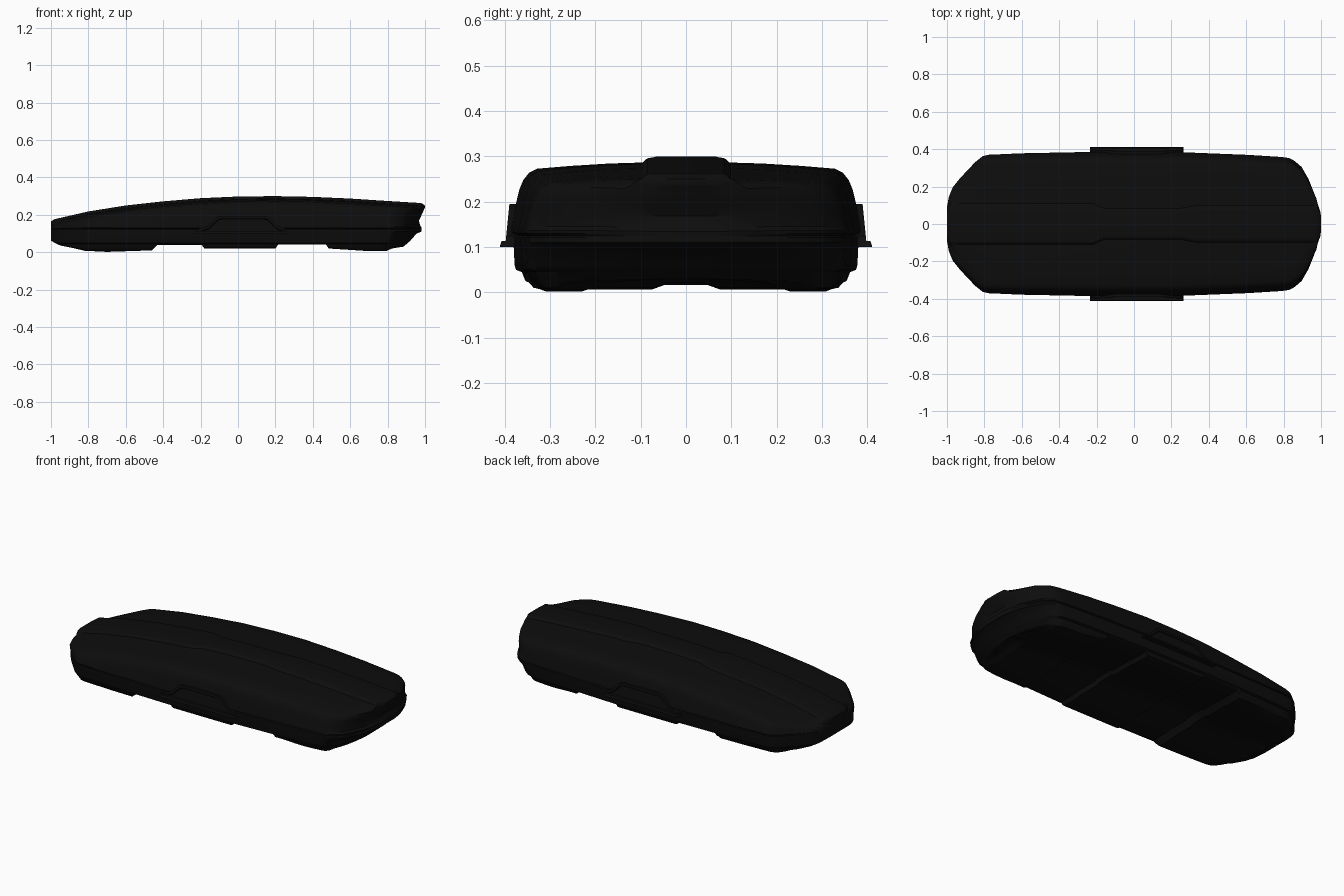
import bpy, bmesh, math

if "Cube" in bpy.data.objects:
    bpy.data.objects.remove(bpy.data.objects["Cube"])

black = bpy.data.materials.new("satin black")
black.diffuse_color = (0.004, 0.004, 0.004, 1)
black.use_nodes = True
black.node_tree.nodes["Principled BSDF"].inputs["Base Color"].default_value = black.diffuse_color


def lerp(table, x):
    """Piecewise linear lookup in a sorted (x, value) table."""
    if x <= table[0][0]:
        return table[0][1]
    for (a, u), (b, v) in zip(table, table[1:]):
        if x <= b:
            return u + (v - u) * (x - a) / (b - a)
    return table[-1][1]


# plan half width, roof line and floor line along the length
WIDTH = [(-1, .09), (-.99, .145), (-.97, .195), (-.93, .245), (-.85, .33), (-.81, .362), (-.78, .37),
         (-.6, .378), (-.2, .386), (.2, .386), (.6, .37), (.8, .358), (.84, .352), (.87, .337),
         (.91, .305), (.95, .24), (.98, .17), (.995, .105), (1, .07)]
ROOF = [(-1, .165), (-.98, .177), (-.8, .218), (-.6, .25), (-.4, .272), (-.2, .289), (0, .298), (.2, .300),
        (.4, .296), (.6, .287), (.8, .274), (.98, .263), (1, .25)]
FLOOR = [(-1, .062), (-.98, .05), (-.95, .036), (-.88, .022), (-.82, .008), (-.7, .002), (-.46, .01),
         (-.43, .04), (-.195, .04), (-.18, .02), (.2, .02), (.215, .042), (.47, .042), (.485, .02),
         (.7, .006), (.85, .006), (.9, .02), (1, .03)]
SPINE = [(-.22, .098), (-.16, .072), (.25, .072), (.33, .086)]
# how far the rear end is pulled forward at each height
REAR = [(.03, .115), (.06, .08), (.10, .045), (.11, .02), (.14, .02), (.15, .042), (.2, .018), (.24, 0)]
SEAM = .125
XS = sorted({round(p[0], 3) for t in (WIDTH, ROOF, FLOOR, SPINE) for p in t}
            | {round(-.95 + .05 * i, 3) for i in range(39)})


def lid_half(x):
    """Lid section from the seam up to the centre line."""
    hw, top = lerp(WIDTH, x), lerp(ROOF, x)
    k = min(1, hw / .2)
    edge = top - .013
    h = edge - .014 - SEAM
    pts = [(hw - d * k, SEAM + f * h) for d, f in
           ((.012, 0), (.001, .04), (0, .1), (.003, .18), (.010, .45), (.018, .68), (.027, .83),
            (.040, .94), (.058, 1))]
    ye = pts[-1][0]
    sp = min(lerp(SPINE, x), ye * .85)
    base = min(sp + .012, ye * .95)
    for f in (.7, .35, 0):
        y = base + (ye - base) * f
        pts.append((y, edge - .014 * f ** 1.6))
    return pts + [(sp, top - .002), (sp * .9, top), (0, top)]


def hull_half(x):
    """Lower shell section from the seam down to the centre channel."""
    hw, bot = lerp(WIDTH, x), lerp(FLOOR, x)
    k = min(1, hw / .2)
    pts = [(hw - d * k, max(z, bot)) for d, z in
           ((.012, SEAM), (.004, .121), (.004, .11), (.006, .1), (.008, .06), (.011, .05),
            (.024, .045), (.032, .025), (.045, .01), (.066, 0))]
    w = hw - .066 * k
    pts += [(w * .75, bot), (w * .70, bot + .005), (w * .24, bot + .005),
            (w * .15, bot + .015), (0, bot + .015)]
    return pts


def finish(name, bm, angle=30):
    bmesh.ops.remove_doubles(bm, verts=bm.verts, dist=1e-5)
    bmesh.ops.recalc_face_normals(bm, faces=bm.faces)
    me = bpy.data.meshes.new(name)
    bm.to_mesh(me)
    bm.free()
    me.materials.append(black)
    ob = bpy.data.objects.new(name, me)
    bpy.context.collection.objects.link(ob)
    bpy.ops.object.select_all(action='DESELECT')
    bpy.context.view_layer.objects.active = ob
    ob.select_set(True)
    bpy.ops.object.shade_smooth_by_angle(angle=math.radians(angle))
    return ob


def loft(name, half):
    """Skin mirrored sections along x and close both ends."""
    bm = bmesh.new()
    rows = []
    for x in XS:
        pts = half(x)
        pts = pts + [(-y, z) for y, z in reversed(pts[:-1])]
        t = max(0, (x - .7) / .3)
        rows.append([bm.verts.new((x - lerp(REAR, z) * t, y, z)) for y, z in pts])
    n = len(rows[0])
    for a, b in zip(rows, rows[1:]):
        for i in range(n - 1):
            bm.faces.new((a[i], a[i + 1], b[i + 1], b[i]))
    for r in (rows[0], rows[-1]):
        for i in range(n // 2):
            j = n - 1 - i
            if i + 1 == j - 1:
                bm.faces.new((r[i], r[i + 1], r[j]))
            else:
                bm.faces.new((r[i], r[i + 1], r[j - 1], r[j]))
    return finish(name, bm)


def side_plate(name, profile, y_in, y_out, side, recess=False):
    """Plate on a long side; y_out is a function of height."""
    bm = bmesh.new()
    a = [bm.verts.new((x, side * y_in, z)) for x, z in profile]
    b = [bm.verts.new((x, side * y_out(z), z)) for x, z in profile]
    n = len(a)
    bm.faces.new(a)
    outer = bm.faces.new(b)
    for i in range(n):
        bm.faces.new((a[i], a[(i + 1) % n], b[(i + 1) % n], b[i]))
    bmesh.ops.recalc_face_normals(bm, faces=bm.faces)
    if recess:
        bmesh.ops.inset_region(bm, faces=[outer], thickness=.014, depth=0)
        bmesh.ops.inset_region(bm, faces=[outer], thickness=.004, depth=-.007)
    return finish(name, bm)


loft("lid", lid_half)
loft("lower_shell", hull_half)

# Side handles with a projecting grip ledge
HANDLE = [(-.235, .1), (.265, .1), (.25, .125), (.215, .14), (.165, .188), (.14, .195),
          (-.09, .195), (-.115, .188), (-.165, .14), (-.21, .125)]
LEDGE = [(-.235, .1), (.265, .1), (.258, .113), (-.228, .113)]
for label, s in (("front", -1), ("back", 1)):
    side_plate(label + "_handle", HANDLE, .365, lambda z: .399 - (z - .1) * .1, s, True)
    side_plate(label + "_handle_ledge", LEDGE, .38, lambda z: .411 - (z - .1) * .3, s)
